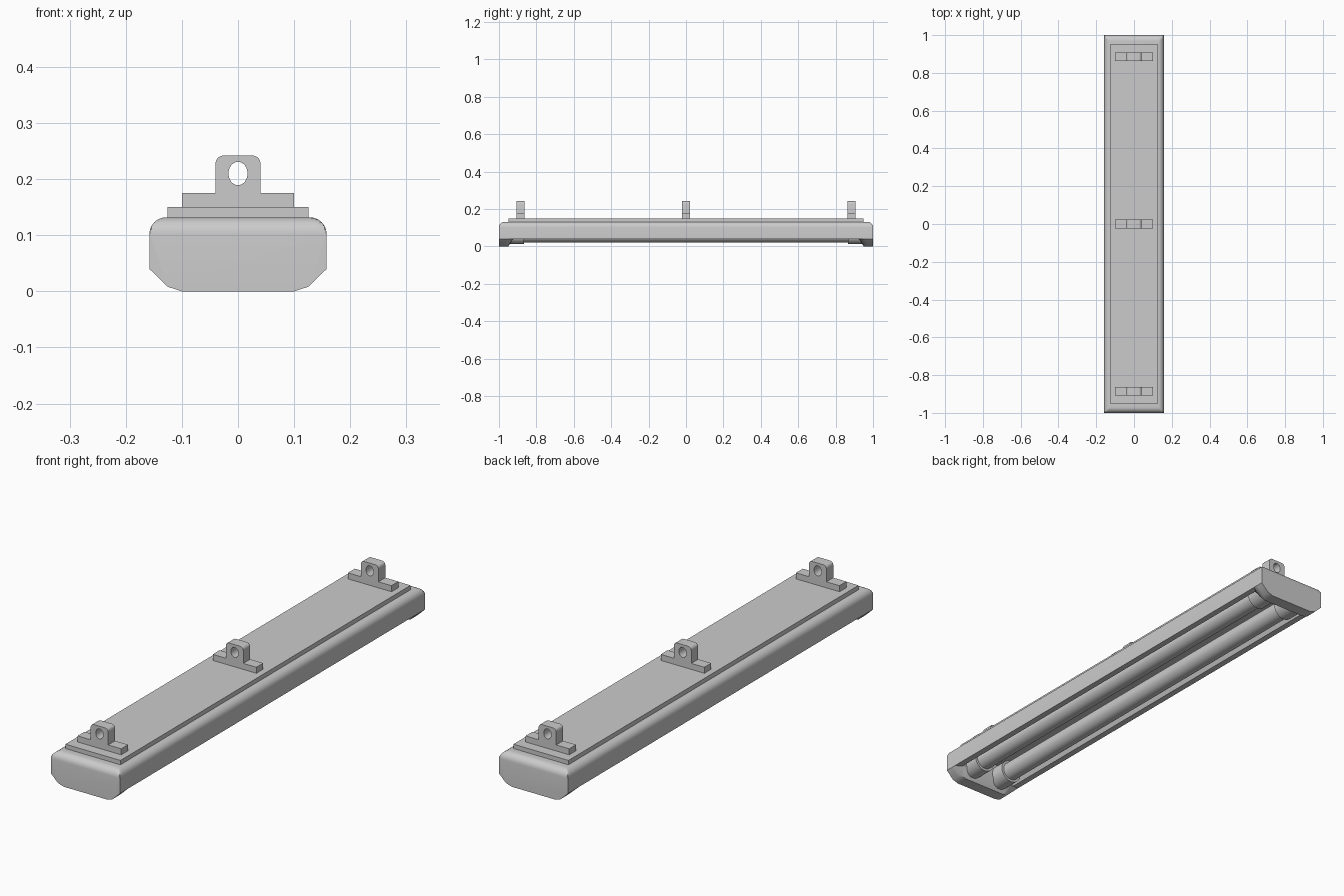
import bpy, bmesh, math

if "Cube" in bpy.data.objects:
    bpy.data.objects.remove(bpy.data.objects["Cube"])


def finish(ob, angle=35):
    bpy.ops.object.select_all(action='DESELECT')
    ob.select_set(True)
    bpy.context.view_layer.objects.active = ob
    bpy.ops.object.shade_smooth_by_angle(angle=math.radians(angle))
    return ob


def loft(name, sections):
    """Join a list of closed point rings and cap both ends."""
    bm = bmesh.new()
    rings = [[bm.verts.new(p) for p in s] for s in sections]
    n = len(rings[0])
    for a, b in zip(rings, rings[1:]):
        for i in range(n):
            j = (i + 1) % n
            bm.faces.new((a[i], a[j], b[j], b[i]))
    bm.faces.new(rings[0])
    bm.faces.new(rings[-1])
    bmesh.ops.remove_doubles(bm, verts=bm.verts, dist=1e-5)
    bmesh.ops.recalc_face_normals(bm, faces=bm.faces)
    me = bpy.data.meshes.new(name)
    bm.to_mesh(me)
    bm.free()
    ob = bpy.data.objects.new(name, me)
    bpy.context.collection.objects.link(ob)
    return finish(ob)


def rod(name, x, z, r, y0, y1):
    bpy.ops.mesh.primitive_cylinder_add(vertices=32, radius=r, depth=y1 - y0,
                                        location=(x, (y0 + y1) / 2, z),
                                        rotation=(math.pi / 2, 0, 0))
    bpy.context.object.name = name
    return finish(bpy.context.object)


def mirrored(half):
    return half + [(-x, z) for x, z in reversed(half)]


W, TOP, R = 0.158, 0.132, 0.03
shoulder = [(W - R + R * math.cos(t), TOP - R + R * math.sin(t))
            for t in [math.pi / 2 * i / 6 for i in range(7)]]

# housing: open channel with flared reflector inside
half = [(0.10, 0.105), (0.132, 0.04), (W, 0.04)] + shoulder
profile = mirrored(half)
loft("housing", [[(x, y, z) for x, z in profile] for y in (-0.95, 0.95)])

# end caps: full section, rounded over at the outer top edge
cap = mirrored([(0.10, 0.0), (0.125, 0.008), (W, 0.04)] + shoulder)
slices = [(0.925, 0.04, TOP), (0.95, 0.0, TOP)]
slices += [(1 - R + R * math.sin(t), 0.0, TOP - R + R * math.cos(t))
           for t in [math.pi / 2 * i / 6 for i in range(7)]]
for s, label in ((-1, "front"), (1, "back")):
    loft("end_cap_" + label,
         [[(x, s * y, min(max(z, lo), hi)) for x, z in cap] for y, lo, hi in slices])

# top plate
bpy.ops.mesh.primitive_cube_add(size=1, location=(0, 0, 0.14))
plate = bpy.context.object
plate.name = "top_plate"
plate.scale = (0.252, 1.9, 0.02)

# tubes and their sockets
for x, side in ((-0.07, "left"), (0.07, "right")):
    rod("tube_" + side, x, 0.06, 0.038, -0.9, 0.9)
    rod("socket_front_" + side, x, 0.06, 0.048, -0.96, -0.865)
    rod("socket_back_" + side, x, 0.06, 0.048, 0.865, 0.96)


# hanging brackets: stepped outline with an oval hole
def bracket(name, y):
    cu = bpy.data.curves.new(name, 'CURVE')
    cu.dimensions, cu.fill_mode, cu.extrude = '2D', 'BOTH', 0.0225
    r = 0.014
    corner = [(0.04 - r + r * math.cos(t), 0.242 - r + r * math.sin(t))
              for t in [math.pi / 2 * i / 5 for i in range(6)]]
    outline = mirrored([(0.10, 0.149), (0.10, 0.175), (0.04, 0.175)] + corner)
    hole = [(0.017 * math.cos(a), 0.21 + 0.021 * math.sin(a))
            for a in [math.tau * i / 24 for i in range(24)]]
    for pts in (outline, hole):
        sp = cu.splines.new('POLY')
        sp.points.add(len(pts) - 1)
        for p, (px, pz) in zip(sp.points, pts):
            p.co = (px, pz, 0, 1)
        sp.use_cyclic_u = True
    ob = bpy.data.objects.new(name, cu)
    bpy.context.collection.objects.link(ob)
    ob.location = (0, y, 0)
    ob.rotation_euler = (math.pi / 2, 0, 0)
    bpy.ops.object.select_all(action='DESELECT')
    ob.select_set(True)
    bpy.context.view_layer.objects.active = ob
    bpy.ops.object.convert(target='MESH')
    finish(bpy.context.object)


for y, label in ((-0.885, "front"), (0, "middle"), (0.885, "back")):
    bracket("bracket_" + label, y)
